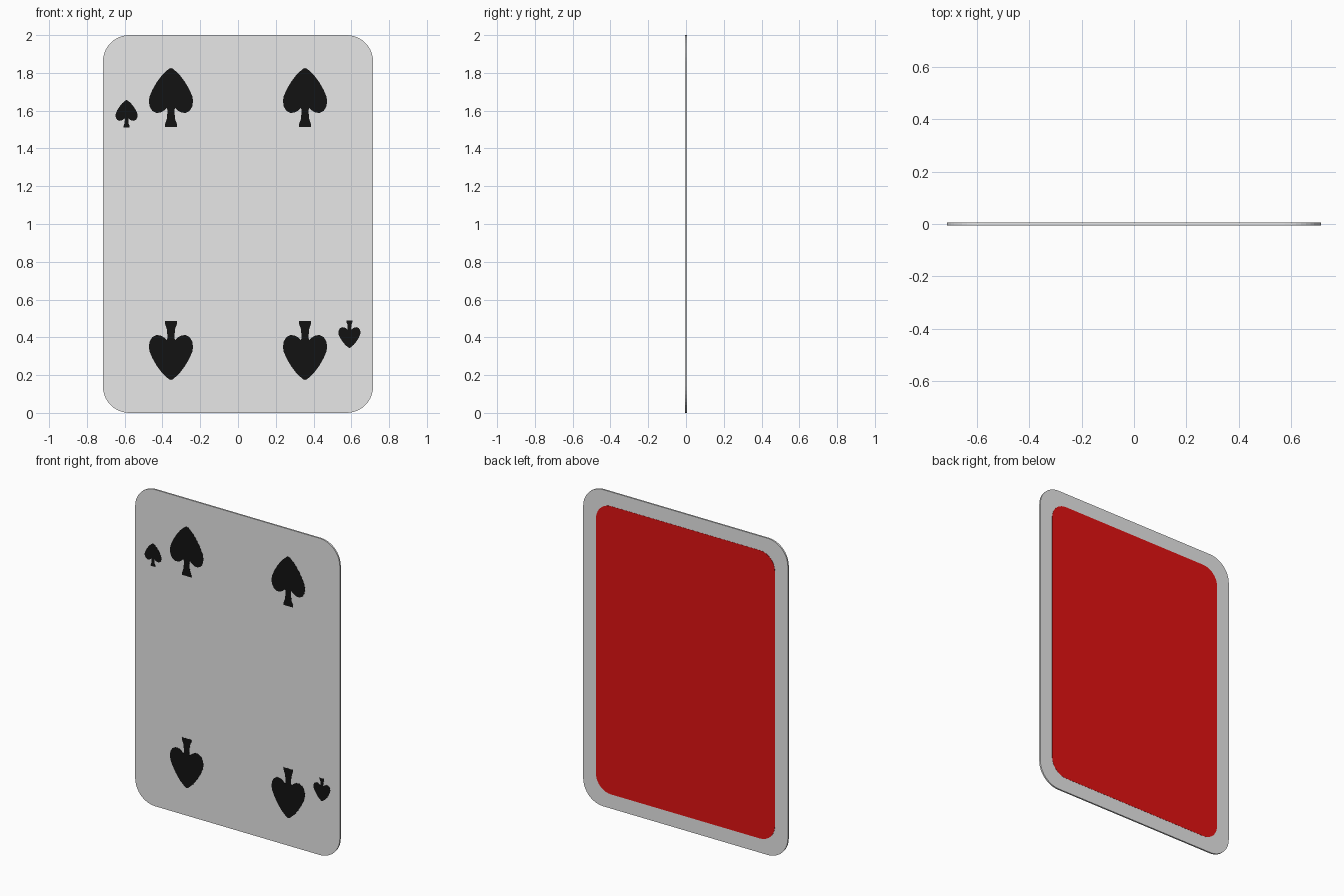
import bpy, bmesh, math

if "Cube" in bpy.data.objects:
    bpy.data.objects.remove(bpy.data.objects["Cube"])

W, H, T = 1.43, 2.0, 0.01       # card width, height, thickness
LIFT = 0.001                    # how far printed plates stand proud


def material(name, rgb):
    m = bpy.data.materials.new(name)
    m.diffuse_color = (*rgb, 1.0)
    m.use_nodes = True
    m.node_tree.nodes["Principled BSDF"].inputs["Base Color"].default_value = m.diffuse_color
    return m


white = material("card white", (0.8, 0.8, 0.8))
black = material("ink black", (0.006, 0.006, 0.006))
red = material("back red", (0.76, 0.006, 0.006))


def slab(name, outline, y0, y1, mat):
    """Extrude an (x, z) outline from y0 to y1."""
    bm = bmesh.new()
    face = bm.faces.new([bm.verts.new((x, y0, z)) for x, z in outline])
    ext = bmesh.ops.extrude_face_region(bm, geom=[face])
    for v in ext["geom"]:
        if isinstance(v, bmesh.types.BMVert):
            v.co.y = y1
    bmesh.ops.recalc_face_normals(bm, faces=bm.faces[:])
    mesh = bpy.data.meshes.new(name)
    bm.to_mesh(mesh)
    bm.free()
    mesh.materials.append(mat)
    ob = bpy.data.objects.new(name, mesh)
    bpy.context.collection.objects.link(ob)
    return ob


def rounded_rect(w, h, r, zc, seg=10):
    pts = []
    for i, (sx, sz) in enumerate([(1, 1), (-1, 1), (-1, -1), (1, -1)]):
        for k in range(seg + 1):
            a = math.pi / 2 * (i + k / seg)
            pts.append((sx * (w / 2 - r) + r * math.cos(a),
                        zc + sz * (h / 2 - r) + r * math.sin(a)))
    return pts


# Right half of a spade, from the tip down to the foot (tip at z = 0)
HALF = [(0.012, -0.005), (0.045, -0.035), (0.075, -0.075), (0.098, -0.115),
        (0.113, -0.150), (0.117, -0.175), (0.113, -0.203), (0.100, -0.226),
        (0.078, -0.238), (0.055, -0.236), (0.036, -0.225), (0.022, -0.212),
        (0.018, -0.225), (0.022, -0.270), (0.032, -0.298), (0.032, -0.313)]
SPADE = [(0, 0)] + HALF + [(-x, z) for x, z in reversed(HALF)]


def spade(name, x, z, sx, sz, flipped):
    pts = [(x + px * sx, z + pz * sz) for px, pz in SPADE]
    if flipped:                 # half turn about the card centre
        pts = [(-px, H - pz) for px, pz in pts]
    slab(name, pts, -T / 2 - LIFT, -T / 2 + LIFT, black)


# Card body and red back panel
slab("card_body", rounded_rect(W, H, 0.14, H / 2), -T / 2, T / 2, white)
slab("back_panel", rounded_rect(W - 0.18, H - 0.18, 0.105, H / 2),
     T / 2 - LIFT, T / 2 + LIFT, red)

# Large pips and the small corner pip, repeated upside down
for flipped, end in ((False, "top"), (True, "bottom")):
    spade(end + "_pip_a", -0.355, 1.826, 1, 1, flipped)
    spade(end + "_pip_b", 0.355, 1.826, 1, 1, flipped)
    spade(end + "_corner_pip", -0.59, 1.656, 0.5, 0.46, flipped)
